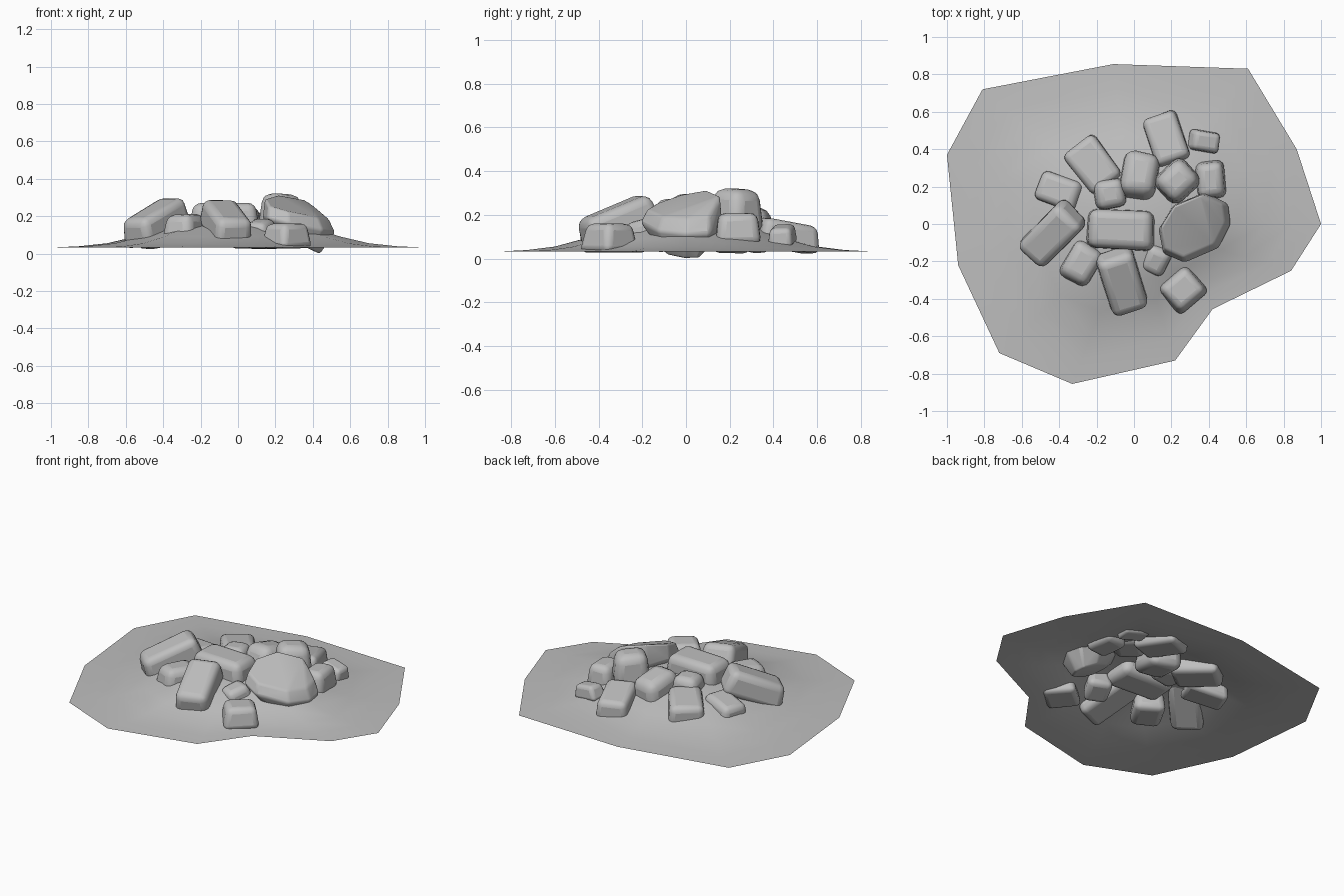
import bpy, bmesh, random
from math import radians
from mathutils import Matrix, Vector

random.seed(4)
if "Cube" in bpy.data.objects:
    bpy.data.objects.remove(bpy.data.objects["Cube"])

# One shared stone colour
stone = bpy.data.materials.new("stone_grey")
stone.use_nodes = True
colour = (0.52, 0.52, 0.52, 1)
stone.diffuse_color = colour
stone.node_tree.nodes["Principled BSDF"].inputs["Base Color"].default_value = colour


def finish(name, bm, matrix=None, bevel=0.0, angle=70):
    """Turn a bmesh into a smooth shaded object with optional rounded edges."""
    bmesh.ops.recalc_face_normals(bm, faces=bm.faces)
    mesh = bpy.data.meshes.new(name)
    bm.to_mesh(mesh)
    bm.free()
    mesh.materials.append(stone)
    obj = bpy.data.objects.new(name, mesh)
    bpy.context.collection.objects.link(obj)
    if matrix:
        obj.matrix_world = matrix
    if bevel:
        mod = obj.modifiers.new("rounded_edges", "BEVEL")
        mod.width = bevel
        mod.segments = 3
        mod.limit_method = "NONE"
    bpy.ops.object.select_all(action="DESELECT")
    obj.select_set(True)
    bpy.context.view_layer.objects.active = obj
    bpy.ops.object.shade_smooth_by_angle(angle=radians(angle))


def rock(name, x, y, z, length, width, height, turn, rise=0, taper=0.8):
    """Worn block whose long axis turns about z and rises at its far end."""
    bm = bmesh.new()
    bmesh.ops.create_cube(bm, size=1)
    for v in bm.verts:
        shrink = taper if v.co.z > 0 else 1
        v.co.x *= length * shrink * random.uniform(0.95, 1.07)
        v.co.y *= width * shrink * random.uniform(0.95, 1.07)
        v.co.z *= height * random.uniform(0.92, 1.06)
    place = (Matrix.Translation((x, y, z))
             @ Matrix.Rotation(radians(turn), 4, "Z")
             @ Matrix.Rotation(radians(-rise), 4, "Y"))
    finish(name, bm, place, min(length, width, height) * 0.25)


# Ground sheet: irregular outline rising in rings to a hollow mound
outline = [(-.11, .855), (.61, .83), (.87, .4), (1, 0), (.84, -.25), (.42, -.455),
           (.22, -.73), (-.33, -.855), (-.72, -.69), (-.94, -.22), (-1, .37), (-.81, .72)]
profile = [(1, .032), (.85, .039), (.7, .055), (.55, .09), (.4, .135), (.2, .165)]
bm = bmesh.new()
rings = [[bm.verts.new((x * s, y * s, z)) for x, y in outline] for s, z in profile]
count = len(outline)
for outer, inner in zip(rings, rings[1:]):
    for i in range(count):
        j = (i + 1) % count
        bm.faces.new((outer[i], outer[j], inner[j], inner[i]))
peak = bm.verts.new((0, 0, .175))
for i in range(count):
    bm.faces.new((rings[-1][i], rings[-1][(i + 1) % count], peak))
finish("ground_sheet", bm)

# Large boulder: faceted hull with a broad face sloping to its outer side
rim = [(.13, -.03), (.21, .1), (.38, .17), (.505, .11), (.52, 0), (.455, -.13), (.27, -.21), (.155, -.16)]
middle = Vector((.32, -.02))
bm = bmesh.new()
for point in map(Vector, rim):
    low = middle.lerp(point, .6)
    high = middle.lerp(point, .88) + Vector((-.01, .01))
    bm.verts.new((low.x, low.y, max(0, .055 - (low.x - .32) * .5)))
    bm.verts.new((point.x, point.y, .19 - (point.x - .13) * .2))
    drop = max(0, high.x - .33) * .85 + max(0, -.05 - high.y) * .7 + max(0, .17 - high.x) * .8
    bm.verts.new((high.x, high.y, .315 - drop))
hull = bmesh.ops.convex_hull(bm, input=bm.verts)
bmesh.ops.delete(bm, geom=list(set(hull["geom_interior"] + hull["geom_unused"])), context="VERTS")
bmesh.ops.dissolve_limit(bm, angle_limit=radians(12), verts=bm.verts, edges=bm.edges)
finish("large_boulder", bm, bevel=.012, angle=40)

# Long slabs leaning on the heap
slabs = {
    "left_slab": (-.44, -.06, .165, .37, .2, .16, 46, 22),
    "centre_slab": (-.07, -.03, .185, .36, .22, .18, -3),
    "front_slab": (-.065, -.31, .165, .36, .21, .16, 108, 22),
    "back_left_slab": (-.22, .315, .115, .29, .21, .14, -52, 8),
    "back_slab": (.17, .455, .105, .29, .2, .13, -72, 9),
}
for name, values in slabs.items():
    rock(name, *values, taper=.9)

# Smaller stones filling the gaps
stones = {
    "left_front_stone": (-.28, -.21, .125, .24, .19, .17, 60),
    "left_back_stone": (-.4, .175, .105, .26, .18, .13, -20, 10),
    "inner_left_stone": (-.13, .16, .16, .18, .17, .16, 10),
    "inner_back_stone": (.03, .26, .145, .28, .21, .21, 80, -12),
    "top_stone": (.23, .23, .22, .22, .2, .2, 42),
    "back_right_stone": (.41, .235, .135, .21, .16, .15, 95),
    "outer_small_stone": (.38, .44, .105, .17, .12, .09, -10, -12),
    "front_right_stone": (.26, -.35, .095, .21, .2, .13, 40),
    "inner_front_stone": (.12, -.19, .11, .17, .15, .14, 65, 15),
}
for name, values in stones.items():
    rock(name, *values)
